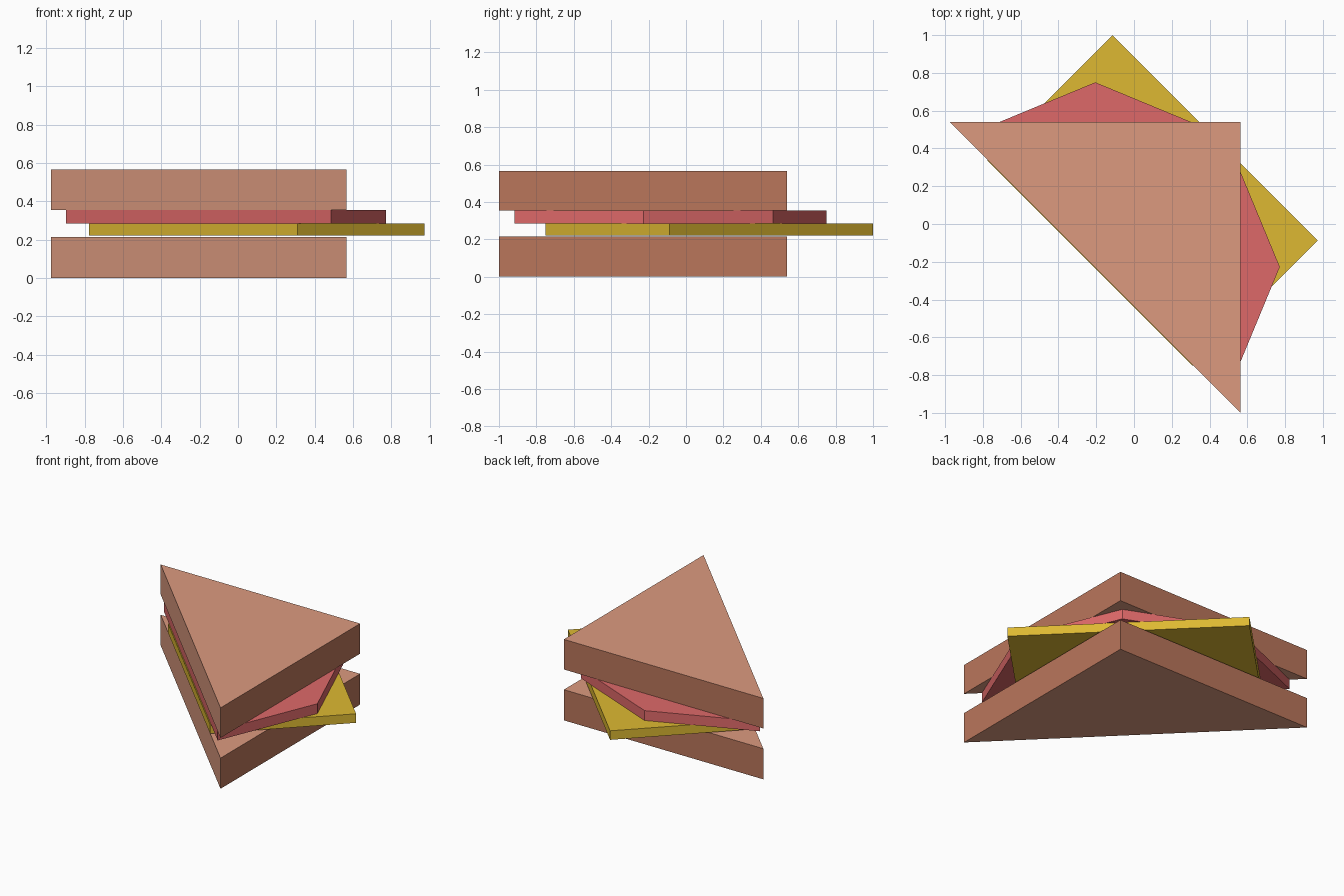
import bpy, bmesh, math

if "Cube" in bpy.data.objects:
    bpy.data.objects.remove(bpy.data.objects["Cube"])


def material(name, rgb):
    m = bpy.data.materials.new(name)
    m.diffuse_color = (*rgb, 1.0)
    m.use_nodes = True
    m.node_tree.nodes["Principled BSDF"].inputs["Base Color"].default_value = m.diffuse_color
    return m


CRUMB = material("bread_crumb", (0.716, 0.323, 0.212))
CRUST = material("bread_crust", (0.491, 0.181, 0.105))
HAM = material("ham_pink", (0.730, 0.141, 0.141))
CHEESE = material("cheese_yellow", (0.730, 0.485, 0.032))


def slab(name, outline, z0, z1, mats, rule=None):
    """Extrude a counter-clockwise outline from z0 to z1."""
    bm = bmesh.new()
    face = bm.faces.new([bm.verts.new((x, y, z0)) for x, y in outline])
    ext = bmesh.ops.extrude_face_region(bm, geom=[face], use_keep_orig=True)
    top = [g for g in ext["geom"] if isinstance(g, bmesh.types.BMVert)]
    bmesh.ops.translate(bm, verts=top, vec=(0, 0, z1 - z0))
    bmesh.ops.recalc_face_normals(bm, faces=bm.faces[:])
    if rule:
        for f in bm.faces:
            f.material_index = rule(f.normal)
    mesh = bpy.data.meshes.new(name)
    bm.to_mesh(mesh)
    bm.free()
    for m in mats:
        mesh.materials.append(m)
    obj = bpy.data.objects.new(name, mesh)
    bpy.context.collection.objects.link(obj)
    return obj


# Bread slices: crust on the two outer sides, crumb on the cut and flat faces
bread = [(-0.975, 0.54), (0.565, -1.0), (0.565, 0.54)]
for name, z0, z1 in (("bottom_bread", 0.0, 0.214), ("top_bread", 0.355, 0.565)):
    slab(name, bread, z0, z1, [CRUMB, CRUST],
         lambda n: 1 if max(n.x, n.y) > 0.9 else 0)

# Cheese: half of a square slice turned 45 degrees
slab("cheese_slice", [(-0.777, 0.337), (0.31, -0.75), (0.973, -0.087), (-0.114, 1.0)],
     0.221, 0.284, [CHEESE])

# Ham: half of an octagonal slice
cx, cy, r = -0.205, -0.227, 0.977
ham = [(cx + r * math.cos(math.radians(a)), cy + r * math.sin(math.radians(a)))
       for a in range(-45, 136, 45)]
slab("ham_slice", ham, 0.285, 0.354, [HAM])
